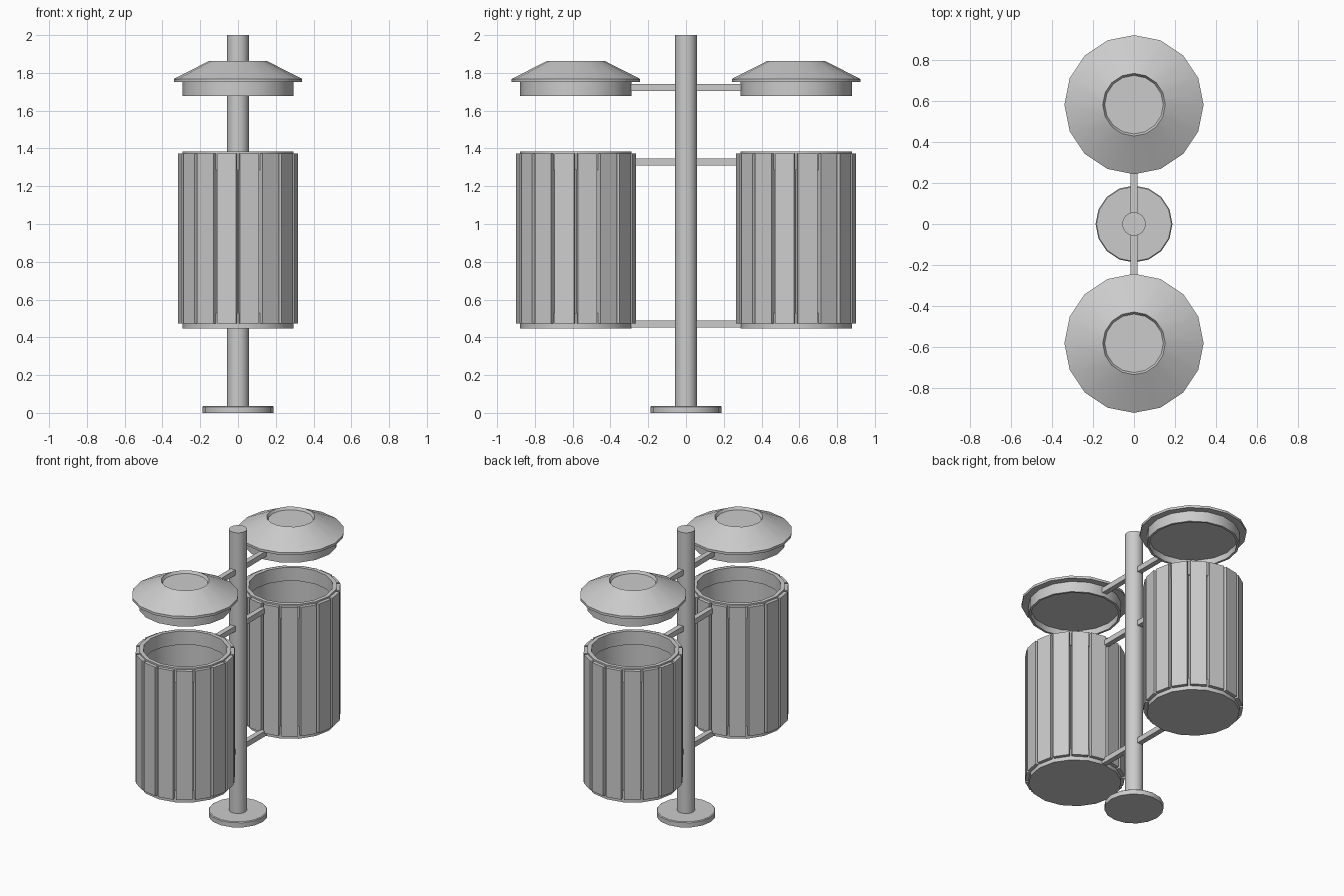
import bpy
import bmesh
from math import pi, radians
from mathutils import Matrix, Vector

SIDES = 16
BIN_Y = 0.583

cube = bpy.data.objects.get("Cube")
if cube:
    bpy.data.objects.remove(cube, do_unlink=True)

# Single painted-metal colour
grey = bpy.data.materials.new("plain grey")
grey.use_nodes = True
grey.diffuse_color = (0.6, 0.6, 0.6, 1)
grey.node_tree.nodes["Principled BSDF"].inputs["Base Color"].default_value = (0.6, 0.6, 0.6, 1)


def finish(name, bm, y=0.0, smooth=True):
    bmesh.ops.recalc_face_normals(bm, faces=bm.faces)
    mesh = bpy.data.meshes.new(name)
    bm.to_mesh(mesh)
    bm.free()
    mesh.materials.append(grey)
    obj = bpy.data.objects.new(name, mesh)
    obj.location.y = y
    bpy.context.collection.objects.link(obj)
    if smooth:
        bpy.ops.object.select_all(action="DESELECT")
        obj.select_set(True)
        bpy.context.view_layer.objects.active = obj
        bpy.ops.object.shade_smooth_by_angle(angle=radians(30))
    return obj


def lathe(name, profile, y=0.0):
    """Turn a (radius, height) profile around the z axis."""
    bm = bmesh.new()
    verts = [bm.verts.new((r, 0, z)) for r, z in profile]
    edges = [bm.edges.new(pair) for pair in zip(verts, verts[1:])]
    bmesh.ops.spin(bm, geom=verts + edges, cent=(0, 0, 0), axis=(0, 0, 1),
                   angle=2 * pi, steps=SIDES, use_duplicate=False)
    bmesh.ops.remove_doubles(bm, verts=bm.verts, dist=0.0005)
    return finish(name, bm, y)


def add_box(bm, low, high, turn=0.0):
    low, high = Vector(low), Vector(high)
    place = (Matrix.Rotation(turn, 4, "Z") @ Matrix.Translation((low + high) / 2)
             @ Matrix.Diagonal((*(high - low), 1)))
    bmesh.ops.create_cube(bm, size=1, matrix=place)


# Central post and foot plate
lathe("post", [(0, 0.03), (0.058, 0.03), (0.058, 2), (0, 2)])
lathe("foot_plate", [(0, 0), (0.188, 0), (0.188, 0.032), (0.183, 0.037), (0, 0.037)])

# Closed bin shell with a thicker band at top and bottom
shell = [(0, 0.446), (0.295, 0.446), (0.295, 0.53), (0.285, 0.53),
         (0.285, 1.285), (0.295, 1.285), (0.295, 1.385), (0.268, 1.385),
         (0.268, 1.29), (0.278, 1.29), (0.278, 0.47), (0, 0.47)]

# Conical lid with skirt, recessed underside and shallow dished top
lid = [(0, 1.72), (0.28, 1.72), (0.28, 1.677), (0.295, 1.677), (0.295, 1.751),
       (0.34, 1.751), (0.34, 1.768), (0.153, 1.863), (0.143, 1.845), (0, 1.845)]

for side, label in ((-1, "front"), (1, "back")):
    y = side * BIN_Y
    lathe(label + "_bin_shell", shell, y)
    lathe(label + "_lid", lid, y)

    # Upright slats around the shell
    bm = bmesh.new()
    for i in range(SIDES):
        add_box(bm, (0.28, -0.052, 0.473), (0.313, 0.052, 1.374),
                (i + 0.5) * 2 * pi / SIDES)
    finish(label + "_slats", bm, y, smooth=False)

    # Arms from the post to the bin and lid
    bm = bmesh.new()
    ends = sorted((side * 0.04, side * 0.295))
    for z in (0.451, 1.31, 1.703):
        add_box(bm, (-0.018, ends[0], z), (0.018, ends[1], z + 0.037))
    finish(label + "_arms", bm, smooth=False)
